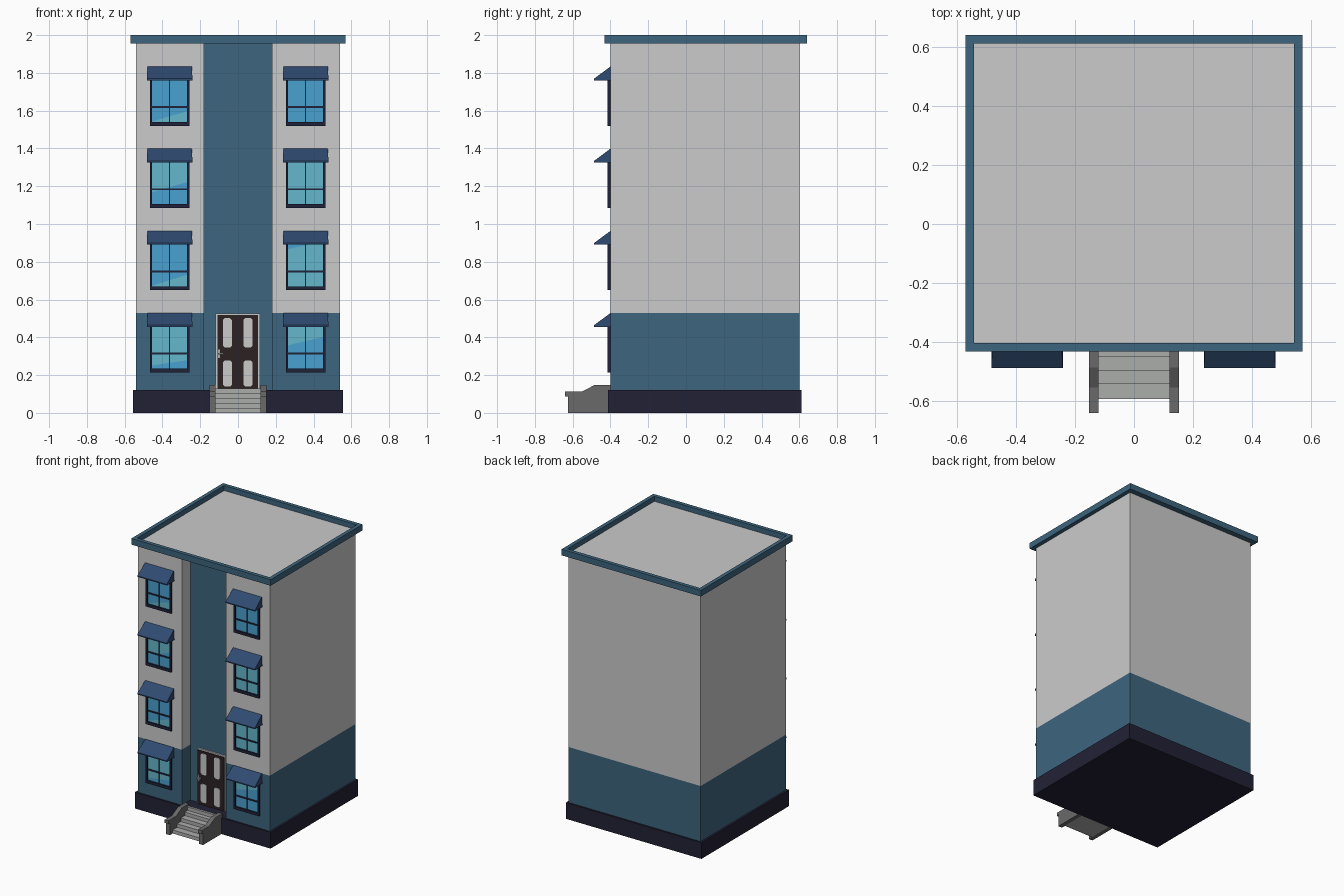
import bpy, bmesh
from mathutils import Vector

if "Cube" in bpy.data.objects:
    bpy.data.objects.remove(bpy.data.objects["Cube"])


def material(name, hexcode):
    def lin(c):
        return c / 12.92 if c <= 0.04045 else ((c + 0.055) / 1.055) ** 2.4
    m = bpy.data.materials.new(name)
    m.diffuse_color = [lin(int(hexcode[i:i + 2], 16) / 255) for i in (0, 2, 4)] + [1]
    m.use_nodes = True
    m.node_tree.nodes["Principled BSDF"].inputs["Base Color"].default_value = m.diffuse_color
    return m


WALL = material("wall grey", "CBCBCB")
TEAL = material("teal paint", "3D657E")
BASE = material("dark plinth", "222135")
FRAME = material("window frame navy", "1E2238")
AWN = material("awning blue", "2F4A70")
BLUE = material("glass blue", "4AA1D0")
AQUA = material("glass aqua", "65B7CC")
RAIL = material("stair side grey", "6A6A6A")
STEP = material("step grey", "ABADAB")
BROWN = material("door brown", "2C2124")


def finish(bm, name, *mats):
    bmesh.ops.recalc_face_normals(bm, faces=bm.faces)
    me = bpy.data.meshes.new(name)
    bm.to_mesh(me)
    bm.free()
    for m in mats:
        me.materials.append(m)
    ob = bpy.data.objects.new(name, me)
    bpy.context.collection.objects.link(ob)
    return ob


def prism(pts, axis, a, b):
    """Extrude a 2D profile along an axis from a to b."""
    place = {'x': lambda p, t: (t, p[0], p[1]),
             'y': lambda p, t: (p[0], t, p[1]),
             'z': lambda p, t: (p[0], p[1], t)}[axis]
    bm = bmesh.new()
    f = bm.faces.new([bm.verts.new(place(p, a)) for p in pts])
    ext = bmesh.ops.extrude_face_region(bm, geom=[f])['geom']
    shift = Vector(place((0, 0), b - a))
    bmesh.ops.translate(bm, vec=shift, verts=[g for g in ext if isinstance(g, bmesh.types.BMVert)])
    bmesh.ops.recalc_face_normals(bm, faces=bm.faces)
    return bm


def box(name, x0, x1, y0, y1, z0, z1, mat):
    return finish(prism([(x0, y0), (x1, y0), (x1, y1), (x0, y1)], 'z', z0, z1), name, mat)


# Plinth
box("plinth", -0.555, 0.555, -0.412, 0.612, 0, 0.12, BASE)

# Walls: U-shaped plan with a recessed bay, painted teal below first floor and in the bay
plan = [(-0.54, -0.4), (-0.18, -0.4), (-0.18, -0.3), (0.18, -0.3),
        (0.18, -0.4), (0.54, -0.4), (0.54, 0.6), (-0.54, 0.6)]
bm = prism(plan, 'z', 0.12, 1.957)
bmesh.ops.bisect_plane(bm, geom=bm.verts[:] + bm.edges[:] + bm.faces[:],
                       plane_co=(0, 0, 0.53), plane_no=(0, 0, 1))
for f in bm.faces:
    c = f.calc_center_median()
    bay = abs(c.x) < 0.1 and abs(c.y + 0.3) < 0.01 and f.normal.y < -0.9
    f.material_index = 1 if c.z < 0.53 or bay else 0
finish(bm, "walls", WALL, TEAL)

# Cornice with sunken flat roof
bm = prism([(-0.57, -0.432), (0.57, -0.432), (0.57, 0.64), (-0.57, 0.64)], 'z', 1.955, 2.0)
top = max(bm.faces, key=lambda f: f.calc_center_median().z)
bmesh.ops.inset_region(bm, faces=[top], thickness=0.04)
inner = bmesh.ops.extrude_face_region(bm, geom=[top])['geom']
bmesh.ops.delete(bm, geom=[top], context='FACES_ONLY') if top.is_valid else None
bmesh.ops.translate(bm, vec=(0, 0, -0.037), verts=[g for g in inner if isinstance(g, bmesh.types.BMVert)])
for g in inner:
    if isinstance(g, bmesh.types.BMFace):
        g.material_index = 1
finish(bm, "cornice_roof", TEAL, WALL)


def glass(name, x0, x1, z0, z1, low, high, left, right):
    """Pane cut by a slanted reflection line: one colour below it, another above."""
    bm = bmesh.new()
    bm.faces.new([bm.verts.new((x, -0.404, z)) for x, z in
                  ((x0, z0), (x1, z0), (x1, z1), (x0, z1))])
    co, no = Vector((x0, -0.404, left)), Vector((left - right, 0, x1 - x0))
    bmesh.ops.bisect_plane(bm, geom=bm.verts[:] + bm.edges[:] + bm.faces[:],
                           plane_co=co, plane_no=no)
    for f in bm.faces:
        f.material_index = int((f.calc_center_median() - co).dot(no) > 0)
    return finish(bm, name, low, high)


def window(tag, cx, top, low, high, left, right):
    z0, z1 = top - 0.315, top - 0.03
    x0, x1 = cx - 0.104, cx + 0.104
    # frame bars
    for part, a, b, c, d in (("left", x0, x0 + 0.011, z0, z1), ("right", x1 - 0.011, x1, z0, z1),
                             ("sill", x0, x1, z0, z0 + 0.02), ("head", x0, x1, z1 - 0.02, z1)):
        box(f"window_frame_{part}_{tag}", a, b, -0.416, -0.398, c, d, FRAME)
    # glazing bars
    box(f"window_crossbar_{tag}", x0, x1, -0.410, -0.398, top - 0.221, top - 0.211, FRAME)
    box(f"window_mullion_{tag}", cx - 0.003, cx + 0.003, -0.408, -0.398, z0, z1, FRAME)
    glass(f"window_glass_{tag}", x0, x1, z0, z1, low, high, z0 + left, z0 + right)
    # awning
    prof = [(-0.398, top), (-0.487, top - 0.066), (-0.487, top - 0.074), (-0.398, top - 0.074)]
    bm = prism(prof, 'x', cx - 0.121, cx + 0.121)
    for v in bm.verts:
        if v.co.z > top - 0.01:
            v.co.x += 0.004 if v.co.x < cx else -0.004
    finish(bm, f"awning_{tag}", AWN)


# Windows: lower colour, upper colour, reflection line heights
cols = {-0.362: [(BLUE, AQUA, .035, .065), (AQUA, BLUE, .02, .085),
                 (BLUE, AQUA, .08, .14), (AQUA, BLUE, .02, .08)],
        0.358: [(BLUE, AQUA, .14, .19), (AQUA, BLUE, .215, .26),
                (BLUE, AQUA, .0, .02), (AQUA, BLUE, .0, .02)]}
for cx, panes in cols.items():
    for floor, p in enumerate(panes):
        window(f"{'left' if cx < 0 else 'right'}_{floor + 1}", cx, 0.53 + 0.435 * floor, *p)

# Door: surround, leaf, four chamfered panels, handle
box("door_surround", -0.118, 0.116, -0.312, -0.298, 0.12, 0.527, WALL)
box("door_leaf", -0.109, 0.106, -0.317, -0.305, 0.12, 0.517, BROWN)
for cx in (-0.056, 0.053):
    for z0, z1 in ((0.14, 0.278), (0.345, 0.502)):
        w, c = 0.024, 0.01
        octo = [(cx - w + c, z0), (cx + w - c, z0), (cx + w, z0 + c), (cx + w, z1 - c),
                (cx + w - c, z1), (cx - w + c, z1), (cx - w, z1 - c), (cx - w, z0 + c)]
        finish(prism(octo, 'y', -0.321, -0.312), "door_panel", WALL)
box("door_plate", -0.106, -0.094, -0.322, -0.312, 0.29, 0.335, STEP)
box("door_handle", -0.106, -0.078, -0.334, -0.318, 0.308, 0.318, STEP)

# Steps as one stair profile
fronts = [-0.592, -0.541, -0.497, -0.45, -0.418]
prof = [(-0.40, 0)]
for i, y in enumerate(fronts):
    prof += [(y, 0.026 * i), (y, 0.026 * (i + 1))]
prof.append((-0.40, 0.13))
finish(prism(prof, 'x', -0.122, 0.122), "steps", STEP)

# Stair side walls with overhanging end cap
side = [(-0.40, 0), (-0.625, 0), (-0.625, 0.088), (-0.64, 0.088), (-0.64, 0.112),
        (-0.553, 0.112), (-0.485, 0.147), (-0.40, 0.147)]
for s, n in ((-1, "left"), (1, "right")):
    finish(prism(side, 'x', s * 0.12, s * 0.152), f"stair_side_{n}", RAIL)
